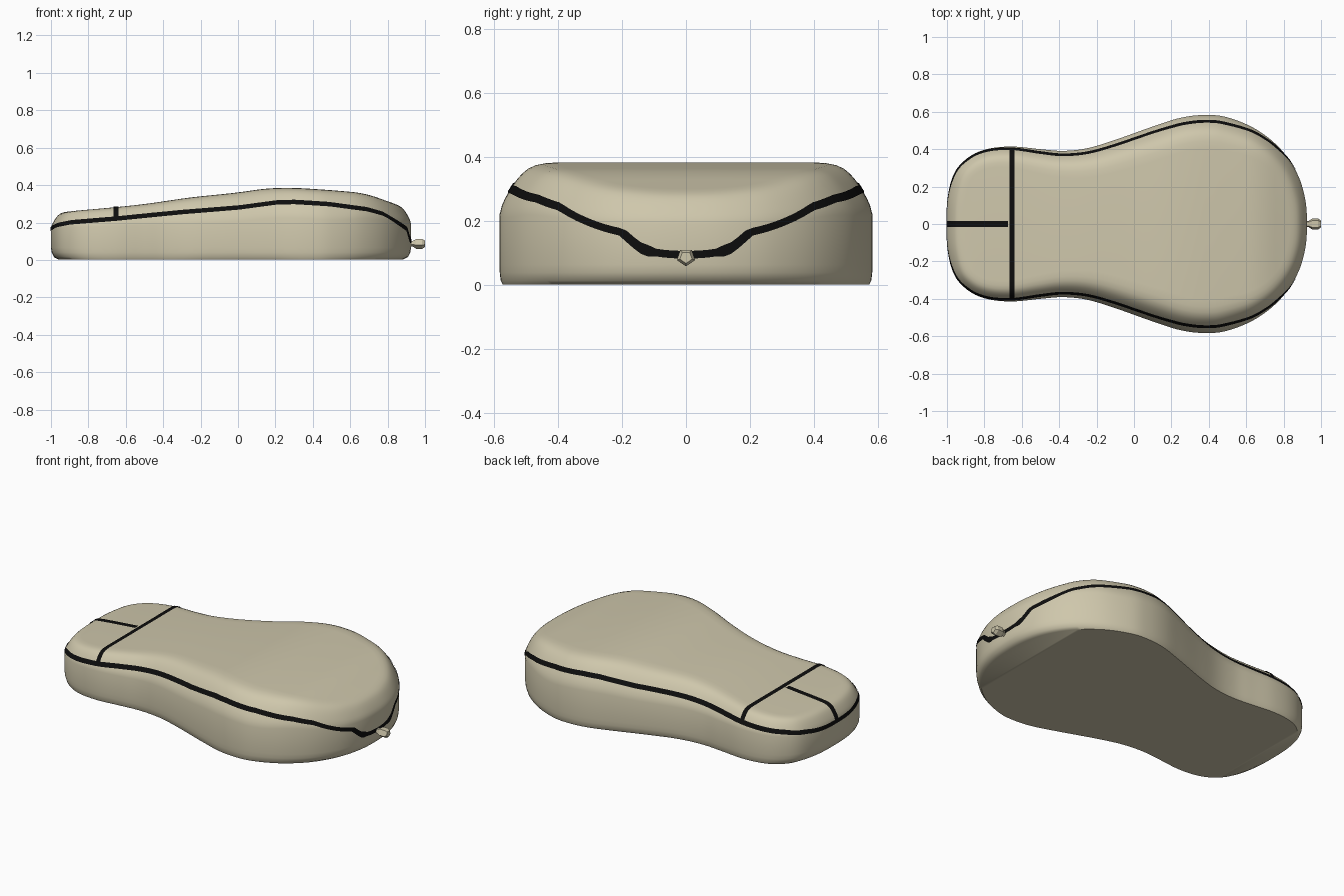
import bpy, math
from mathutils import Vector

if "Cube" in bpy.data.objects:
    bpy.data.objects.remove(bpy.data.objects["Cube"])


def material(name, rgb):
    m = bpy.data.materials.new(name)
    m.diffuse_color = (*rgb, 1)
    m.use_nodes = True
    m.node_tree.nodes["Principled BSDF"].inputs["Base Color"].default_value = m.diffuse_color
    return m


BEIGE = material("beige", (0.62, 0.57, 0.41))
BLACK = material("black", (0.004, 0.004, 0.004))


def make(name, verts, faces, mat, angle=40):
    me = bpy.data.meshes.new(name)
    me.from_pydata([tuple(v) for v in verts], [], faces)
    me.update()
    ob = bpy.data.objects.new(name, me)
    bpy.context.collection.objects.link(ob)
    me.materials.append(mat)
    bpy.ops.object.select_all(action='DESELECT')
    bpy.context.view_layer.objects.active = ob
    ob.select_set(True)
    bpy.ops.object.mode_set(mode='EDIT')
    bpy.ops.mesh.select_all(action='SELECT')
    bpy.ops.mesh.remove_doubles(threshold=1e-5)
    bpy.ops.mesh.normals_make_consistent(inside=False)
    bpy.ops.object.mode_set(mode='OBJECT')
    bpy.ops.object.shade_smooth_by_angle(angle=math.radians(angle))
    return ob


def lerp(table, x):
    if x <= table[0][0]:
        return table[0][1]
    for (x0, y0), (x1, y1) in zip(table, table[1:]):
        if x <= x1:
            return y0 + (y1 - y0) * (x - x0) / (x1 - x0)
    return table[-1][1]


def soft(table, x):
    # lightly blurred interpolation
    return sum(lerp(table, x + d) for d in (-.06, -.03, 0, .03, .06)) / 5


# half outline in plan, height of the top, seam height, edge roundness
OUT = [(-1, 0), (-.992, .15), (-.955, .28), (-.88, .36), (-.78, .402), (-.65, .414),
       (-.5, .4), (-.38, .391), (-.25, .405), (-.1, .45), (.1, .521), (.25, .568),
       (.38, .583), (.5, .57), (.65, .508), (.78, .405), (.87, .275), (.914, .14), (.925, 0)]
TOP = [(-1, .247), (-.9, .26), (-.65, .282), (-.5, .298), (-.25, .335), (0, .36),
       (.15, .383), (.3, .386), (.5, .373), (.68, .357), (.8, .313), (.925, .27)]
SEAM = [(-1, .165), (-.97, .185), (-.9, .2), (-.65, .22), (-.3, .255), (0, .28), (.2, .307),
        (.3, .309), (.5, .297), (.7, .27), (.785, .245), (.9, .165), (.915, .112), (.925, .095)]
ROUND = [(-1, .5), (-.65, .62), (-.2, .9), (.1, 1), (.55, 1), (.8, .65), (.925, .5)]
EDGE = [(0, .16), (.008, .13), (.018, .108), (.03, .087), (.042, .068), (.055, .05),
        (.07, .033), (.088, .018), (.11, .008), (.14, .002), (.18, 0)]

# smooth outline with normals
STEPS = 6
ctrl = [Vector(p) for p in OUT]
ctrl = [Vector((ctrl[1].x, -ctrl[1].y))] + ctrl + [Vector((ctrl[-2].x, -ctrl[-2].y))]
pts = []
for a, b, c, d in zip(ctrl, ctrl[1:], ctrl[2:], ctrl[3:]):
    for k in range(STEPS):
        t = k / STEPS
        pts.append(.5 * (2*b + (c - a)*t + (2*a - 5*b + 4*c - d)*t*t + (3*b - a - 3*c + d)*t**3))
pts.append(ctrl[-2])
N = len(pts)
nrm = []
for i in range(N):
    p = pts[i-1] if i else Vector((pts[1].x, -pts[1].y))
    q = pts[i+1] if i < N-1 else Vector((pts[-2].x, -pts[-2].y))
    t = (q - p).normalized()
    nrm.append(Vector((-t.y, t.x)))


def column(i):
    # surface points from underside to top at one outline station
    p, n = pts[i], nrm[i]
    b = .01 + .03 * n.x**2
    s = soft(ROUND, p.x)
    col = [(b, .003), (.4*b, .015), (.1*b, .04), (0, .065)]
    res = [(p - n*d).to_3d() + Vector((0, 0, z)) for d, z in col]
    for d, drop in EDGE:
        q = p - n * d * s
        q.y = max(q.y, 0)
        res.append(Vector((q.x, q.y, soft(TOP, q.x) - drop * s)))
    return res


cols = [column(i) for i in range(N)]
R = len(cols[0])


def at_height(i, z):
    for a, b in zip(cols[i], cols[i][1:]):
        if a.z <= z <= b.z:
            return a.lerp(b, (z - a.z) / (b.z - a.z))
    return cols[i][-1].copy()


def flip(v):
    return Vector((v.x, -v.y, v.z))


# body shell
loop = cols + [[flip(v) for v in c] for c in cols[-2:0:-1]]
L = len(loop)
verts = [v for c in loop for v in c]
faces = [(i*R + k, (i+1) % L*R + k, (i+1) % L*R + k+1, i*R + k+1)
         for i in range(L) for k in range(R-1)]
for k in (0, R-1):
    for i in range(N-1):
        m, n = (L - i) % L, L - i - 1
        f = [i*R + k, (i+1)*R + k, n*R + k, m*R + k]
        faces.append(list(dict.fromkeys(f)))
make("mouse_body", verts, faces, BEIGE)


def ribbon(name, rows, closed=False):
    w, n = len(rows[0]), len(rows)
    v = [p for r in rows for p in r]
    f = [(i*w + k, i*w + k+1, (i+1) % n*w + k+1, (i+1) % n*w + k)
         for i in range(n if closed else n-1) for k in range(w-1)]
    make(name, v, f, BLACK)


# seam running around the shell
rows = []
for i in range(N):
    z = lerp(SEAM, pts[i].x)
    h = .018 if .9 < pts[i].x < .92 else .012
    off = nrm[i].to_3d() * .003 + Vector((0, 0, .001))
    rows.append([at_height(i, z + d*h) + off for d in (-1, 0, 1)])
rows += [[flip(v) for v in r] for r in rows[-2:0:-1]]
ribbon("side_seam", rows, True)

# gap behind the buttons, over the top from seam to seam
j = 5 * STEPS
path = [at_height(j, .22)] + [v for v in cols[j] if v.z > .22]
path += [flip(v) for v in reversed(path)]
rows = []
for v in path:
    o = Vector((0, math.copysign(.003, v.y) if abs(v.y) > .3 else 0, .003))
    rows.append([Vector((-.652 + d, v.y, v.z + d*.07)) + o for d in (-.013, .013)])
ribbon("button_gap_across", rows)

# gap between the two buttons, down the nose to the seam
path = [at_height(0, .165)] + [v for v in cols[0] if v.z > .165]
path += [Vector((x/100, 0, soft(TOP, x/100))) for x in range(-88, -64, 3)]
ribbon("button_gap_middle", [[v + Vector((-.003, y, .003)) for y in (-.016, .016)] for v in path])

# five-sided cable stub at the back
rings = [(.9, .016), (.935, .018), (.952, .03), (.985, .03), (1, .02)]
verts = [(x, r * math.sin(a), .088 - r * .95 * math.cos(a))
         for x, r in rings for a in (2*math.pi*k/5 for k in range(5))]
faces = [(i*5 + k, i*5 + (k+1) % 5, i*5 + 5 + (k+1) % 5, i*5 + 5 + k)
         for i in range(4) for k in range(5)]
faces += [tuple(range(5)), tuple(range(20, 25))]
make("cable_stub", verts, faces, BEIGE, 20)
